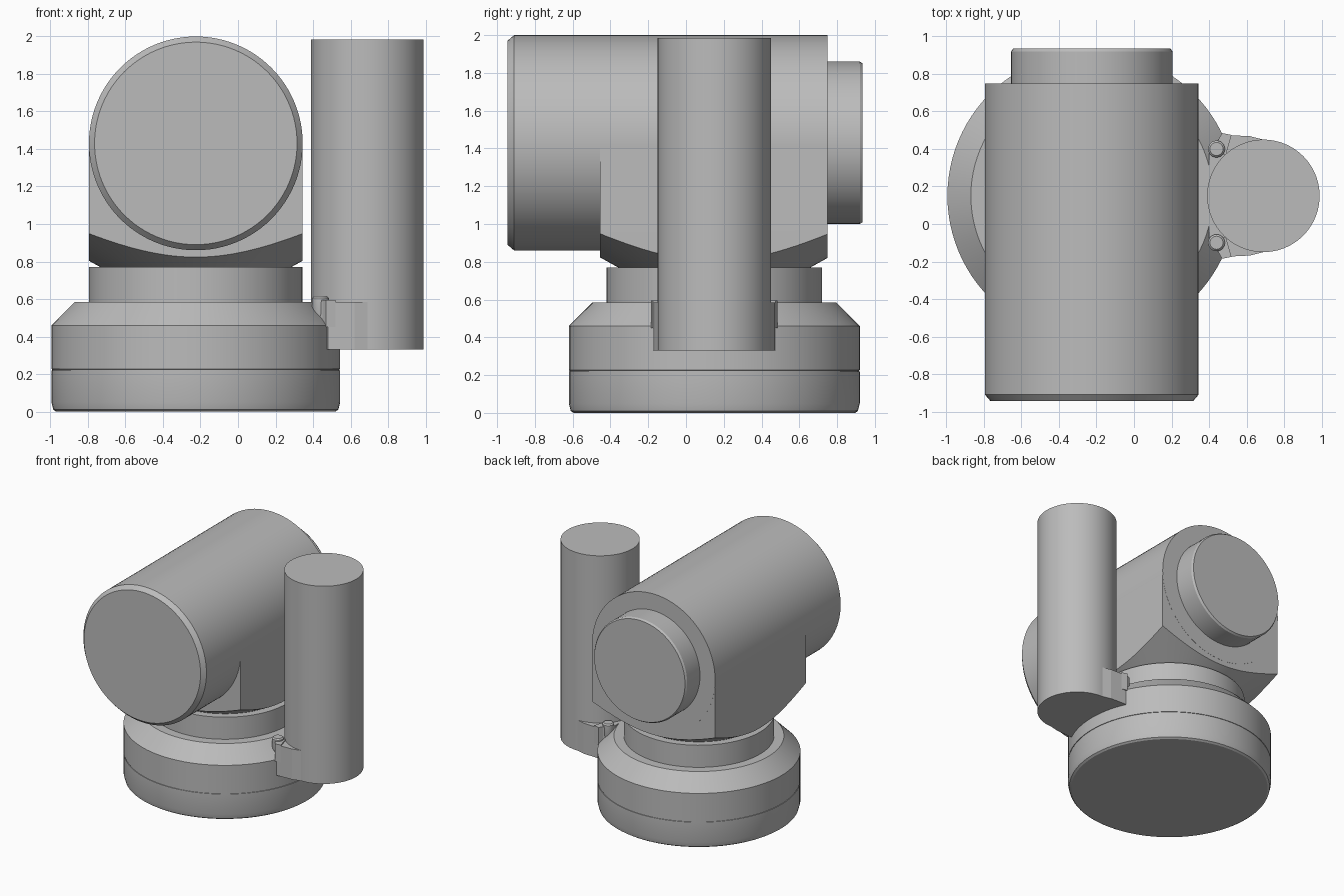
import bpy, bmesh, math
from mathutils import Matrix, Vector

cube = bpy.data.objects.get("Cube")
if cube:
    bpy.data.objects.remove(cube, do_unlink=True)

CX, CY = -0.225, 0.15      # vertical axis of the base
AXIS_Z = 1.43              # height of the barrel axis

grey = bpy.data.materials.new("plain grey")
grey.use_nodes = True
grey.diffuse_color = (0.5, 0.5, 0.5, 1)
grey.node_tree.nodes["Principled BSDF"].inputs["Base Color"].default_value = (0.5, 0.5, 0.5, 1)


def finish(name, bm):
    bmesh.ops.recalc_face_normals(bm, faces=bm.faces)
    mesh = bpy.data.meshes.new(name)
    bm.to_mesh(mesh)
    bm.free()
    mesh.materials.append(grey)
    obj = bpy.data.objects.new(name, mesh)
    bpy.context.collection.objects.link(obj)
    return obj


def smooth(obj):
    bpy.ops.object.select_all(action='DESELECT')
    obj.select_set(True)
    bpy.context.view_layer.objects.active = obj
    bpy.ops.object.shade_smooth_by_angle(angle=math.radians(25))


def turned(name, profile, matrix, sides=96):
    """Closed solid of revolution from (radius, height) pairs."""
    bm = bmesh.new()
    rings = []
    for r, h in profile:
        rings.append([bm.verts.new(matrix @ Vector((r * math.cos(a), r * math.sin(a), h)))
                      for a in (math.tau * i / sides for i in range(sides))])
    for low, high in zip(rings, rings[1:]):
        for i in range(sides):
            j = (i + 1) % sides
            bm.faces.new((low[i], low[j], high[j], high[i]))
    bm.faces.new(rings[0][::-1])
    bm.faces.new(rings[-1])
    obj = finish(name, bm)
    smooth(obj)
    return obj


def prism(name, outline, matrix, depth):
    """Outline extruded along local z."""
    bm = bmesh.new()
    face = bm.faces.new([bm.verts.new((x, y, 0)) for x, y in outline])
    top = bmesh.ops.extrude_face_region(bm, geom=[face])
    verts = [g for g in top["geom"] if isinstance(g, bmesh.types.BMVert)]
    bmesh.ops.translate(bm, verts=verts, vec=(0, 0, depth))
    bm.transform(matrix)
    return finish(name, bm)


upright = Matrix.Translation((CX, CY, 0))
along_y = Matrix.Translation((CX, 0, AXIS_Z)) @ Matrix.Rotation(-math.pi / 2, 4, 'X')

# Round base with a fine seam, bevelled shoulder and neck
turned("base", [(0.745, 0), (0.76, 0.01), (0.77, 0.05), (0.77, 0.219), (0.766, 0.22),
                (0.766, 0.225), (0.77, 0.226), (0.77, 0.46), (0.645, 0.585),
                (0.57, 0.585), (0.57, 0.77), (0.4, 0.77)], upright)

# Barrel with chamfered front, and the rear cap
turned("barrel", [(0.54, -0.945), (0.57, -0.91), (0.57, 0.75)], along_y)
turned("rear_cap", [(0.43, 0.74), (0.43, 0.92), (0.42, 0.935)], along_y)

# Arched housing whose underside is trimmed by a shallow cone
arch = [(0.569 * math.cos(math.pi * i / 48), 0.569 * math.sin(math.pi * i / 48)) for i in range(49)]
arch += [(-0.569, -0.69), (0.569, -0.69)]
face_y = Matrix.Translation((CX, -0.455, AXIS_Z)) @ Matrix.Rotation(math.pi / 2, 4, 'X')
housing = prism("housing", arch, face_y, -1.204)
cone = turned("underside_cutter", [(0.5, 0.765), (1.4, 1.265), (1.4, 2.4)], upright)
cone.hide_render = True
trim = housing.modifiers.new("trim", 'BOOLEAN')
trim.operation = 'INTERSECT'
trim.solver = 'EXACT'
trim.object = cone
bpy.context.view_layer.objects.active = housing
bpy.ops.object.select_all(action='DESELECT')
housing.select_set(True)
bpy.ops.object.modifier_apply(modifier="trim")
bpy.data.objects.remove(cone, do_unlink=True)
smooth(housing)

# Upright side cylinder
turned("side_cylinder", [(0.3, 0.33), (0.3, 1.985)], Matrix.Translation((0.69, CY, 0)))

# Bracket joining the cylinder to the base, symmetric about the base axis
half = [(0.69, 0.3), (0.62, 0.318), (0.48, 0.325), (0.40, 0.26)]
outline = half + [(x, -y) for x, y in reversed(half)]
prism("bracket", outline, Matrix.Translation((0, CY, 0.33)), 0.255)

# Small lugs and ribs on both sides of the bracket
for side, label in ((1, "back"), (-1, "front")):
    turned(label + "_lug", [(0.02, 0.45), (0.045, 0.52), (0.045, 0.605), (0.035, 0.615)],
           Matrix.Translation((0.44, CY + side * 0.25, 0)), 24)
    rib = [(0.41, 0.23), (0.47, 0.335), (0.52, 0.325), (0.49, 0.22)]
    prism(label + "_rib", [(x, side * y) for x, y in rib],
          Matrix.Translation((0, CY, 0.45)), 0.145)
